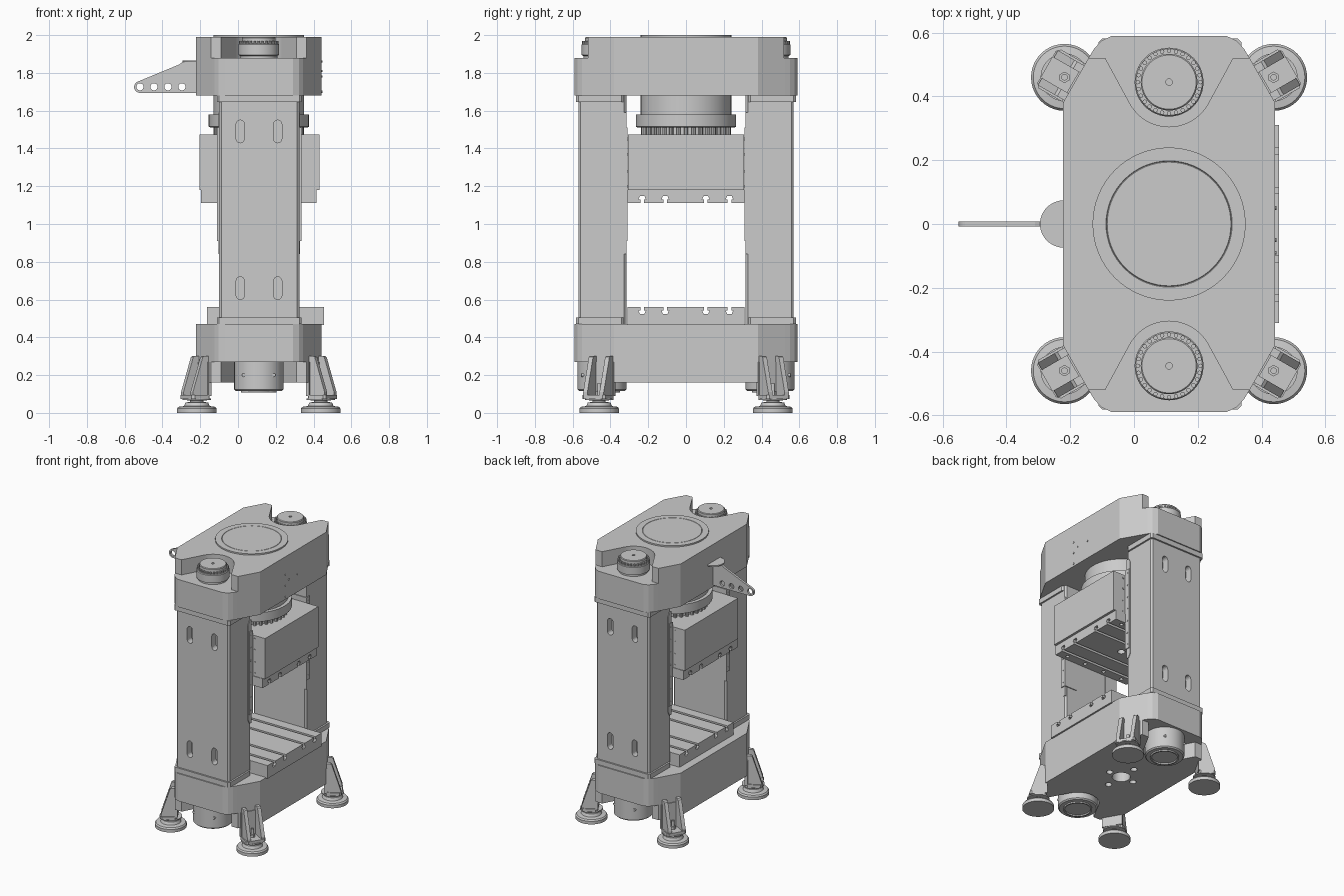
import bpy, bmesh, math
from mathutils import Matrix, Vector

if "Cube" in bpy.data.objects:
    bpy.data.objects.remove(bpy.data.objects["Cube"])

CX, RY = 0.11, 0.445          # press axis in x, tie-rod offset in y


def finish(name, bm, smooth=False):
    bmesh.ops.recalc_face_normals(bm, faces=bm.faces[:])
    me = bpy.data.meshes.new(name)
    bm.to_mesh(me)
    bm.free()
    ob = bpy.data.objects.new(name, me)
    bpy.context.collection.objects.link(ob)
    if smooth:
        bpy.ops.object.select_all(action='DESELECT')
        ob.select_set(True)
        bpy.context.view_layer.objects.active = ob
        bpy.ops.object.shade_smooth_by_angle(angle=math.radians(30))
    return ob


def add_prism(bm, pts, axis, a, b):
    place = {'x': lambda p, t: (t, p[0], p[1]),
             'y': lambda p, t: (p[0], t, p[1]),
             'z': lambda p, t: (p[0], p[1], t)}[axis]
    lo = [bm.verts.new(place(p, a)) for p in pts]
    hi = [bm.verts.new(place(p, b)) for p in pts]
    bm.faces.new(lo)
    bm.faces.new(hi)
    for i in range(len(pts)):
        j = (i + 1) % len(pts)
        bm.faces.new((lo[i], lo[j], hi[j], hi[i]))


def prism(name, pts, axis, a, b, smooth=False):
    bm = bmesh.new()
    add_prism(bm, pts, axis, a, b)
    return finish(name, bm, smooth)


def rect(x0, x1, y0, y1, c=0.0):
    if not c:
        return [(x0, y0), (x1, y0), (x1, y1), (x0, y1)]
    return [(x0 + c, y0), (x1 - c, y0), (x1, y0 + c), (x1, y1 - c),
            (x1 - c, y1), (x0 + c, y1), (x0, y1 - c), (x0, y0 + c)]


def arc(cx, cy, r, a0, a1, n=16):
    return [(cx + r * math.cos(math.radians(a0 + (a1 - a0) * i / n)),
             cy + r * math.sin(math.radians(a0 + (a1 - a0) * i / n))) for i in range(n + 1)]


def circle(cx, cy, r, n=24):
    return arc(cx, cy, r, 0, 360, n)[:-1]


def slot(cx, cy, r, h):
    return arc(cx, cy + h / 2 - r, r, 0, 180, 8) + arc(cx, cy - h / 2 + r, r, 180, 360, 8)


def lathe(name, prof, x, y, n=48):
    """Closed surface of revolution, profile (r, z) from axis to axis."""
    bm = bmesh.new()
    vs = [bm.verts.new((r, 0, z)) for r, z in prof]
    es = [bm.edges.new(e) for e in zip(vs, vs[1:])]
    bmesh.ops.spin(bm, geom=vs + es, cent=(0, 0, 0), axis=(0, 0, 1),
                   angle=2 * math.pi, steps=n)
    bmesh.ops.remove_doubles(bm, verts=bm.verts[:], dist=1e-5)
    bmesh.ops.translate(bm, verts=bm.verts[:], vec=(x, y, 0))
    return finish(name, bm, True)


def cut(ob, shapes):
    """Subtract a list of (points, axis, a, b) prisms."""
    for s in shapes:
        c = prism('cutter', *s)
        c.hide_render = True
        m = ob.modifiers.new('cut', 'BOOLEAN')
        m.operation, m.solver, m.object = 'DIFFERENCE', 'EXACT', c
        dg = bpy.context.evaluated_depsgraph_get()
        me = bpy.data.meshes.new_from_object(ob.evaluated_get(dg))
        ob.modifiers.clear()
        ob.data = me
        bpy.data.objects.remove(c)


def sym(quarter):
    """Mirror a quarter outline (offsets from the axis) to all four quadrants."""
    q = quarter
    pts = q + [(-x, y) for x, y in q[::-1]] + [(-x, -y) for x, y in q] + [(x, -y) for x, y in q[::-1]]
    return [(CX + x, y) for x, y in pts]


# crown and base: the same chamfered block, pocketed at both ends for the nuts
outline = sym([(0.333, 0.38), (0.25, 0.525), (0.235, 0.55), (0.212, 0.575), (0.18, 0.59)])


def pocket(s):
    p = [(-0.6, 0.8), (-0.6, 0.52), (-0.09, 0.52)] + arc(CX, RY, 0.14, 208, 332, 24) + \
        [(0.31, 0.52), (0.8, 0.52), (0.8, 0.8)]
    return [(x, s * y) for x, y in p]


crown = prism('crown', outline, 'z', 1.68, 1.99)
cut(crown, [(pocket(s), 'z', 1.88, 2.1) for s in (1, -1)])
base = prism('base', outline, 'z', 0.16, 0.47)
cut(base, [(pocket(s), 'z', 0.0, 0.27) for s in (1, -1)] +
    [(circle(CX, 0, 0.06), 'z', 0.1, 0.3)] +
    [(circle(CX + x, y, 0.022), 'z', 0.1, 0.22) for x, y in ((0, 0.13), (0, -0.13), (0.1, 0), (-0.1, 0))])
lathe('crown_cap', [(0, 1.97), (0.24, 1.97), (0.24, 2.0), (0.198, 2.0), (0.196, 1.997),
                    (0.194, 2.0), (0, 2.0)], CX, 0, 64)
bm = bmesh.new()
for y, z in ((-0.09, 1.86), (-0.05, 1.81), (0.05, 1.81), (-0.09, 1.78), (-0.09, 1.7)):
    add_prism(bm, circle(y, z, 0.006, 10), 'x', 0.44, 0.447)
finish('crown_side_plugs', bm)

# tie-rod nuts above and below
for s, side in ((1, 'back'), (-1, 'front')):
    y = s * RY
    lathe(side + '_top_nut', [(0, 1.87), (0.098, 1.87), (0.098, 1.89), (0.108, 1.895), (0.108, 1.95),
                              (0.104, 1.955), (0.089, 1.955), (0.089, 1.985), (0.085, 1.99),
                              (0.01, 1.99), (0.01, 1.97), (0, 1.97)], CX, y)
    bm = bmesh.new()
    for i in range(28):
        a = 2 * math.pi * i / 28
        add_prism(bm, circle(CX + 0.098 * math.cos(a), y + 0.098 * math.sin(a), 0.007, 8), 'z', 1.95, 1.97)
    finish(side + '_nut_bolts', bm)
    lathe(side + '_bottom_nut', [(0, 0.28), (0.13, 0.28), (0.13, 0.125), (0.122, 0.117), (0.095, 0.117),
                                 (0.095, 0.108), (0.085, 0.108), (0.085, 0.118), (0, 0.118)], CX, y)
    bm = bmesh.new()
    for dx in (-0.08, 0.08):
        add_prism(bm, circle(CX + dx, 0.2, 0.009, 12), 'y', y + s * 0.07, y + s * 0.108)
    finish(side + '_nut_pins', bm)

# columns with flanges, slots, guide rails
for s, side in ((1, 'back'), (-1, 'front')):
    ys = sorted((s * 0.315, s * 0.57))
    col = prism(side + '_column', rect(-0.1, 0.325, *ys, 0.012), 'z', 0.47, 1.68)
    cut(col, [(slot(x, z, 0.022, 0.12), 'y', s * 0.52, s * 0.6)
              for x in (0.012, 0.21) for z in (0.66, 1.49)])
    fl = sorted((s * 0.33, s * 0.582))
    for z0, z1, lab in ((0.47, 0.505, 'lower'), (1.645, 1.68, 'upper')):
        prism(f'{side}_{lab}_flange', rect(-0.112, 0.337, *fl, 0.012), 'z', z0, z1)
    for x0, x1, lab in ((-0.104, -0.02, 'left'), (0.24, 0.329, 'right')):
        out = 0.353 * s
        pad = [(0.316 * s, 0.84), (0.335 * s, 0.84), (out, 0.87), (out, 1.56),
               (0.335 * s, 1.59), (0.316 * s, 1.59)]
        prism(f'{side}_{lab}_rail_pad', pad, 'x', x0, x1)
        e = 0.006
        bm = bmesh.new()
        add_prism(bm, rect(*sorted((0.309 * s, 0.347 * s)), 0.91, 1.51), 'x', x0 - e, x1 + e)
        face = x1 + e if lab == 'right' else x0 - e
        for k in range(7):
            add_prism(bm, circle(0.33 * s, 0.94 + k * 0.09, 0.006, 10), 'x', face - 0.002, face + 0.002)
        finish(f'{side}_{lab}_guide_rail', bm)


# bolster and platen with T-slots running along x
def tslot_profile(z_back, z_face):
    d = 1 if z_face > z_back else -1
    p = [(-0.31, z_back), (-0.31, z_face)]
    for y in (-0.232, -0.11, 0.105, 0.23):
        n, w = z_face - d * 0.018, z_face - d * 0.036
        p += [(y - 0.01, z_face), (y - 0.01, n), (y - 0.02, n), (y - 0.012, w),
              (y + 0.012, w), (y + 0.02, n), (y + 0.01, n), (y + 0.01, z_face)]
    return p + [(0.31, z_face), (0.31, z_back)]


prism('bolster', tslot_profile(0.465, 0.56), 'x', -0.165, 0.455)
platen = prism('platen', tslot_profile(1.18, 1.112), 'x', -0.195, 0.415)
cut(platen, [(circle(x, y, 0.013, 12), 'z', 1.0, 1.14)
             for x in (-0.12, 0.03, 0.19, 0.34) for y in (-0.275, 0.275)] +
    [(circle(CX, 0, 0.025), 'z', 1.0, 1.15)])

# slide block with side bolts
prism('slide_block', rect(-0.205, 0.432, -0.306, 0.306), 'z', 1.18, 1.475)
bm = bmesh.new()
for s in (1, -1):
    for x in (-0.125, 0.35):
        for z in (1.2, 1.28, 1.37, 1.45):
            add_prism(bm, circle(x, z, 0.007, 10), 'y', s * 0.3, s * 0.31)
finish('slide_bolts', bm)

# ram cylinder, flange and the ring of bolts above the slide
lathe('ram', [(0, 1.69), (0.24, 1.69), (0.24, 1.58), (0.265, 1.58), (0.265, 1.515), (0.255, 1.51),
              (0.215, 1.51), (0.215, 1.47), (0, 1.47)], CX, 0, 64)
bm = bmesh.new()
for i in range(36):
    a = 2 * math.pi * i / 36
    add_prism(bm, circle(CX + 0.228 * math.cos(a), 0.228 * math.sin(a), 0.011, 8), 'z', 1.475, 1.512)
finish('ram_bolts', bm)

# cable arm on the left face
arm = prism('cable_arm', arc(-0.519, 1.725, 0.031, 112, 270, 10) +
            [(-0.215, 1.694), (-0.215, 1.862), (-0.29, 1.862), (-0.31, 1.845)], 'y', -0.008, 0.008)
cut(arm, [(circle(x, 1.726, 0.019), 'y', -0.1, 0.1) for x in (-0.519, -0.445, -0.371, -0.297)])
prism('cable_arm_cap', arc(-0.221, 0, 0.074, 90, 270, 20), 'z', 1.858, 1.866)

# levelling feet with gusseted brackets on the chamfer faces
for sx in (1, -1):
    for sy in (1, -1):
        lab = f"{'back' if sy > 0 else 'front'}_{'right' if sx > 0 else 'left'}"
        fx, fy = CX + sx * 0.328, sy * 0.46
        lathe(lab + '_foot_pad', [(0, 0), (0.105, 0), (0.105, 0.022), (0.098, 0.032), (0.068, 0.036),
                                  (0.06, 0.055), (0.035, 0.058), (0.035, 0.066), (0.075, 0.068),
                                  (0.075, 0.076), (0, 0.076)], fx, fy, 40)
        bm = bmesh.new()
        # local frame: x outward from the chamfer, y along it, foot axis at x = 0
        add_prism(bm, rect(-0.045, 0.065, -0.07, 0.07, 0.012), 'z', 0.074, 0.096)
        add_prism(bm, rect(-0.05, -0.03, -0.07, 0.07), 'z', 0.09, 0.27)
        for t in (-0.05, 0.05):
            add_prism(bm, [(-0.04, 0.09), (0.06, 0.09), (0.06, 0.11), (0.0, 0.295), (-0.01, 0.302),
                           (-0.04, 0.302)], 'y', t - 0.013, t + 0.013)
        add_prism(bm, circle(0, 0, 0.018, 6), 'z', 0.09, 0.115)
        add_prism(bm, circle(0, 0, 0.01, 12), 'z', 0.09, 0.155)
        rot = Matrix.Rotation(math.atan2(sy * 0.5, sx * 0.866), 4, 'Z')
        bmesh.ops.transform(bm, matrix=Matrix.Translation(Vector((fx, fy, 0))) @ rot, verts=bm.verts[:])
        finish(lab + '_foot_bracket', bm)
